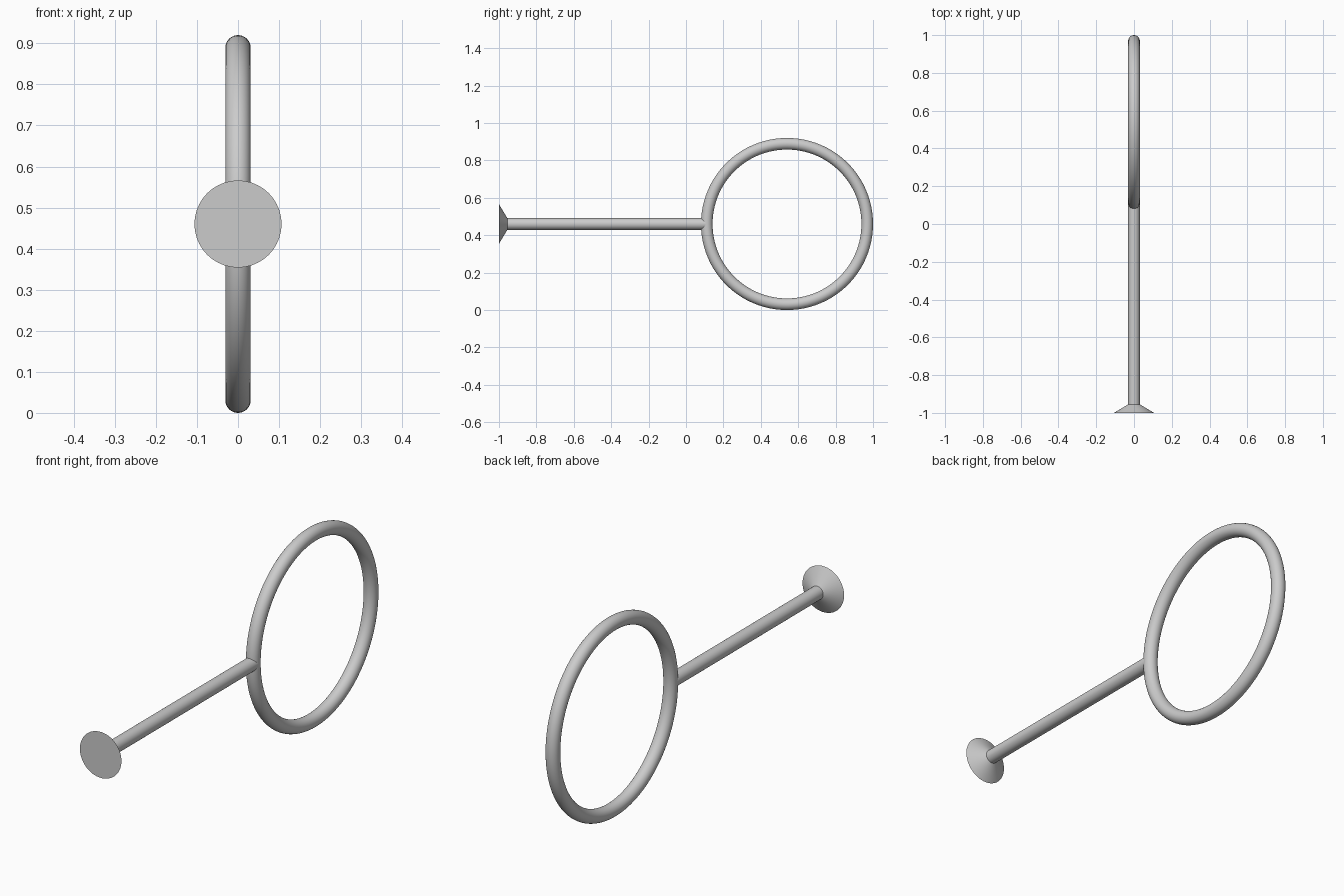
import bpy
from math import radians

cube = bpy.data.objects.get("Cube")
if cube:
    bpy.data.objects.remove(cube, do_unlink=True)

TUBE = 0.031      # radius shared by the rod and the ring
AXIS_Z = 0.46     # height of the rod and the ring centre

grey = bpy.data.materials.new("light grey")
grey.use_nodes = True
grey.diffuse_color = (0.6, 0.6, 0.6, 1)
grey.node_tree.nodes["Principled BSDF"].inputs["Base Color"].default_value = (0.6, 0.6, 0.6, 1)


def finish(name):
    ob = bpy.context.object
    ob.name = name
    ob.data.materials.append(grey)
    bpy.ops.object.shade_smooth_by_angle(angle=radians(30))


def round_bar(name, y_front, y_back, r_front, r_back):
    """Cylinder or cone along y, with flat end caps."""
    bpy.ops.mesh.primitive_cone_add(
        vertices=64, radius1=r_front, radius2=r_back, depth=y_back - y_front,
        location=(0, (y_front + y_back) / 2, AXIS_Z), rotation=(radians(-90), 0, 0))
    finish(name)


# Flared foot and straight rod
round_bar("flared_base", -1, -0.955, 0.106, TUBE)
round_bar("rod", -0.96, 0.105, TUBE, TUBE)

# Upright ring at the end of the rod
bpy.ops.mesh.primitive_torus_add(
    major_segments=128, minor_segments=32, major_radius=AXIS_Z - TUBE,
    minor_radius=TUBE, location=(0, 0.54, AXIS_Z), rotation=(0, radians(90), 0))
finish("ring")
